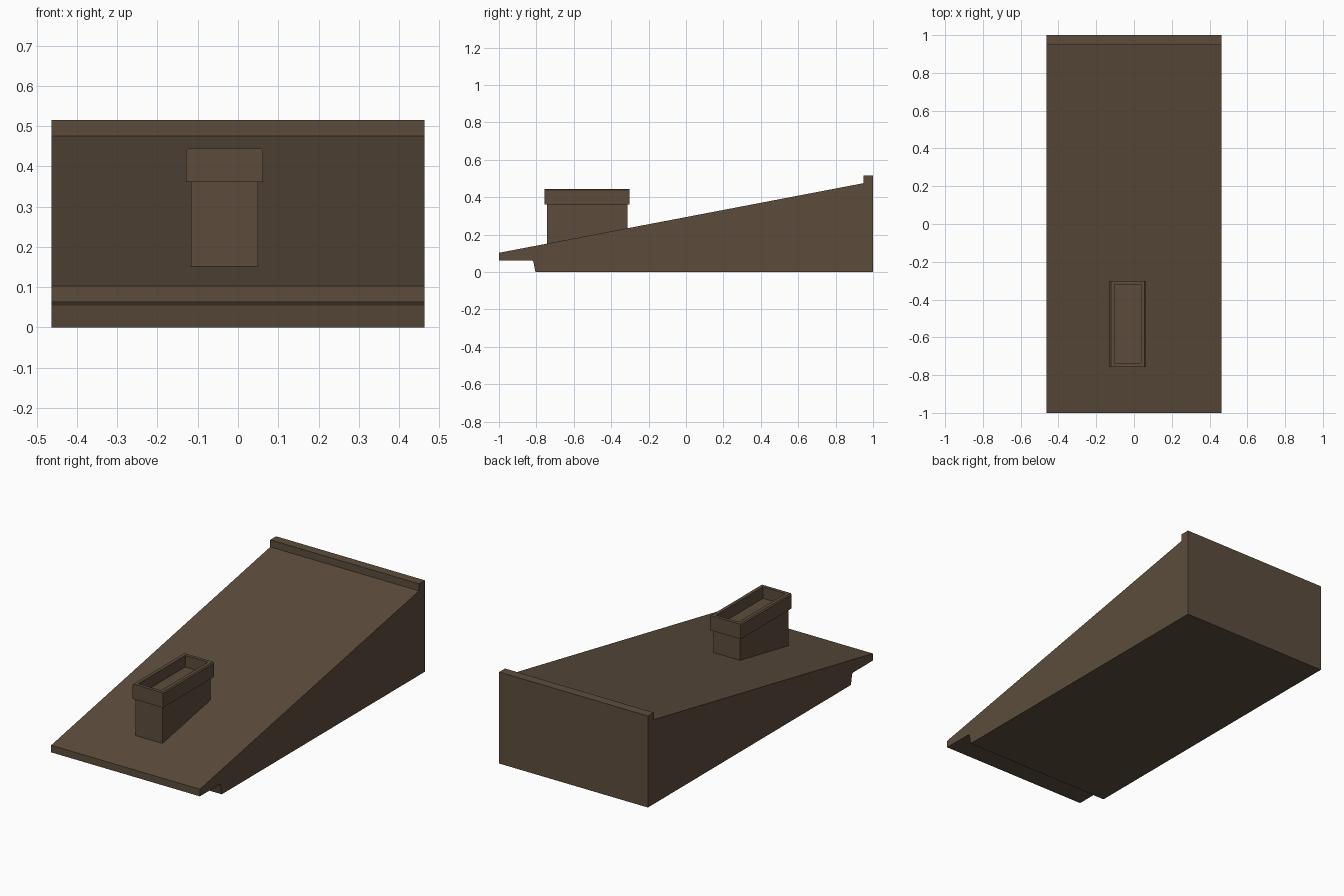
import bpy, bmesh

cube = bpy.data.objects.get("Cube")
if cube:
    bpy.data.objects.remove(cube, do_unlink=True)

brown = bpy.data.materials.new("dark brown")
colour = (0.107, 0.073, 0.046, 1)
brown.use_nodes = True
brown.diffuse_color = colour
brown.node_tree.nodes["Principled BSDF"].inputs["Base Color"].default_value = colour


def finish(name, bm):
    bmesh.ops.recalc_face_normals(bm, faces=bm.faces)
    mesh = bpy.data.meshes.new(name)
    bm.to_mesh(mesh)
    bm.free()
    mesh.materials.append(brown)
    obj = bpy.data.objects.new(name, mesh)
    bpy.context.collection.objects.link(obj)
    return obj


def extrude(name, profile, to_point, offset):
    """Extrude a closed 2D profile along an offset vector."""
    bm = bmesh.new()
    face = bm.faces.new([bm.verts.new(to_point(a, b)) for a, b in profile])
    geom = bmesh.ops.extrude_face_region(bm, geom=[face])["geom"]
    verts = [v for v in geom if isinstance(v, bmesh.types.BMVert)]
    bmesh.ops.translate(bm, verts=verts, vec=offset)
    return finish(name, bm)


# Sloping roof body with overhanging eave and raised rear lip
half_width = 0.463
roof_profile = [(-1, 0.063), (-1, 0.103), (0.948, 0.475), (0.948, 0.515),
                (1, 0.515), (1, 0), (-0.805, 0), (-0.816, 0.055), (-0.822, 0.063)]
extrude("roof_body", roof_profile, lambda y, z: (-half_width, y, z),
        (2 * half_width, 0, 0))

# Chimney shaft, cut to the roof slope at its foot
shaft_profile = [(-0.744, 0.152), (-0.744, 0.362), (-0.314, 0.362), (-0.314, 0.234)]
extrude("chimney_shaft", shaft_profile, lambda y, z: (-0.117, y, z), (0.167, 0, 0))

# Chimney cap with softened long top edges
left, right, low, high, soft = -0.129, 0.062, 0.361, 0.445, 0.006
cap_profile = [(left, low), (right, low), (right, high - soft), (right - soft, high),
               (left + soft, high), (left, high - soft)]
cap = extrude("chimney_cap", cap_profile, lambda x, z: (x, -0.756, z), (0, 0.455, 0))

# Flue recess: inset the top face and push it down
bm = bmesh.new()
bm.from_mesh(cap.data)
bm.normal_update()
top = max(bm.faces, key=lambda f: f.calc_center_median().z)
bmesh.ops.inset_region(bm, faces=[top], thickness=0.027)
walls = bmesh.ops.extrude_face_region(bm, geom=[top])["geom"]
floor = [v for v in walls if isinstance(v, bmesh.types.BMVert)]
bmesh.ops.translate(bm, verts=floor, vec=(0, 0, -0.065))
if top.is_valid:
    bmesh.ops.delete(bm, geom=[top], context="FACES_ONLY")
bmesh.ops.recalc_face_normals(bm, faces=bm.faces)
bm.to_mesh(cap.data)
bm.free()
